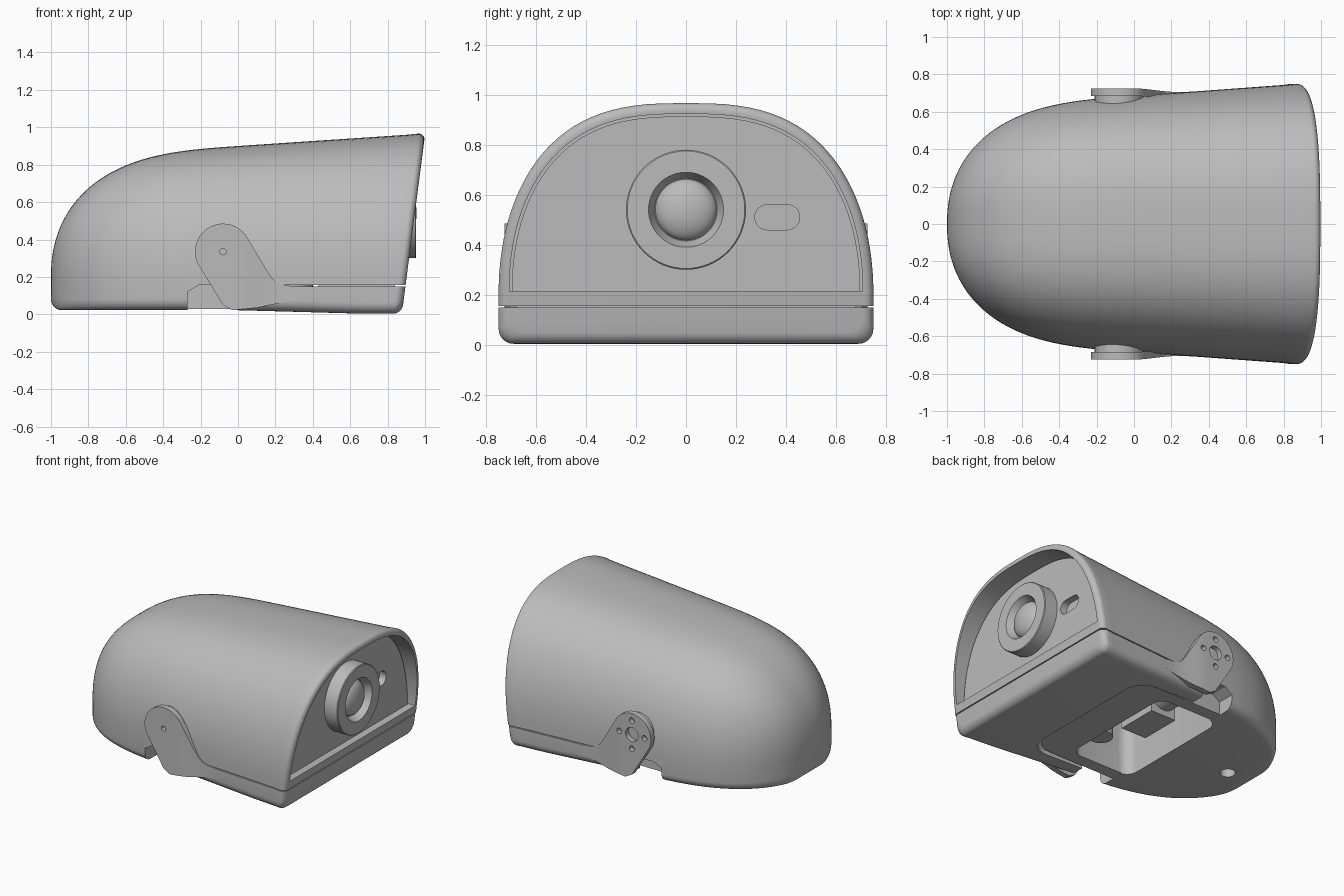
import bpy, bmesh, math
from math import sin, cos, pi

if "Cube" in bpy.data.objects:
    bpy.data.objects.remove(bpy.data.objects["Cube"], do_unlink=True)

grey = bpy.data.materials.new("plain_grey")
grey.use_nodes = True
grey.diffuse_color = (0.5, 0.5, 0.5, 1)
grey.node_tree.nodes["Principled BSDF"].inputs["Base Color"].default_value = (0.5, 0.5, 0.5, 1)


def finish(name, bm):
    bmesh.ops.recalc_face_normals(bm, faces=bm.faces)
    mesh = bpy.data.meshes.new(name)
    bm.to_mesh(mesh)
    bm.free()
    mesh.materials.append(grey)
    ob = bpy.data.objects.new(name, mesh)
    bpy.context.collection.objects.link(ob)
    return ob


def smooth(ob, degrees=28):
    bpy.ops.object.select_all(action='DESELECT')
    ob.select_set(True)
    bpy.context.view_layer.objects.active = ob
    bpy.ops.object.shade_smooth_by_angle(angle=math.radians(degrees))


def combine(ob, others, operation='DIFFERENCE'):
    # Apply booleans, then discard the cutters
    for other in others:
        mod = ob.modifiers.new("cut", 'BOOLEAN')
        mod.operation, mod.object, mod.solver = operation, other, 'EXACT'
    bpy.context.view_layer.update()
    graph = bpy.context.evaluated_depsgraph_get()
    mesh = bpy.data.meshes.new_from_object(ob.evaluated_get(graph))
    ob.modifiers.clear()
    ob.data = mesh
    for other in others:
        bpy.data.objects.remove(other, do_unlink=True)


def skin(name, rings):
    bm = bmesh.new()
    loops = [[bm.verts.new(p) for p in ring] for ring in rings]
    for a, b in zip(loops, loops[1:]):
        for i in range(len(a)):
            j = (i + 1) % len(a)
            bm.faces.new((a[i], a[j], b[j], b[i]))
    bm.faces.new(loops[0])
    bm.faces.new(loops[-1])
    return finish(name, bm)


def place(axis, a, b, d):
    return {'x': (d, a, b), 'y': (a, d, b), 'z': (a, b, d)}[axis]


def prism(name, axis, pts, lo, hi):
    return skin(name, [[place(axis, a, b, d) for a, b in pts] for d in (lo, hi)])


def rounded(a0, a1, b0, b1, r, steps=8):
    corners = [(a1 - r, b1 - r), (a0 + r, b1 - r), (a0 + r, b0 + r), (a1 - r, b0 + r)]
    return [(a + r * cos(pi / 2 * (k + i / steps)), b + r * sin(pi / 2 * (k + i / steps)))
            for k, (a, b) in enumerate(corners) for i in range(steps + 1)]


def circle(a, b, r, n=32):
    return [(a + r * cos(2 * pi * i / n), b + r * sin(2 * pi * i / n)) for i in range(n)]


def box(name, x0, x1, y0, y1, z0, z1):
    return prism(name, 'z', [(x0, y0), (x1, y0), (x1, y1), (x0, y1)], z0, z1)


# Body shape: half width, crown height and underside along the length
def taper(x):
    return (1 - max(0, -x) ** 3.2) ** 0.455


def half_width(x):
    return (0.685 + 0.068 * x) * taper(x)


def crown(x):
    return 0.2 + (0.7 + 0.07 * x) * taper(x)


def underside(x):
    t = min(1, max(0, (-x - 0.94) / 0.06))
    return 0.022 - 0.018 * min(1, max(0, x / 0.7)) + 0.06 * (1 - math.sqrt(1 - t * t))


def section(x, inset=0, base=None, corner=0.06):
    w, top = half_width(x) - inset, crown(x) - inset
    low = underside(x) + inset if base is None else base
    spring = max(0.2, low + corner)
    r = min(corner, w * 0.9)
    half = [(w - r + r * sin(a), low + r - r * cos(a)) for a in [pi / 12 * i for i in range(7)]]
    for i in range(0 if spring > low + r + 0.001 else 1, 29):
        a = pi / 2 * i / 28
        half.append((w * max(0, cos(a)) ** 0.714, spring + (top - spring) * sin(a) ** 0.952))
    half[-1] = (0, top)
    return half + [(-y, z) for y, z in half[-2::-1]]


def body(name, lip):
    rings = []
    for i in range(41):
        x = -1 + (0.01 + 0.99 * i / 40) ** 2
        rings.append([(x, y, z) for y, z in section(x)])
    stops = [(i / 10, 0, 0) for i in range(1, 10)]
    stops += [(1, lip * (1 - sin(a)), lip * (1 - cos(a))) for a in [pi / 12 * i for i in range(7)]]
    for s, back, inset in stops:
        rings.append([(s * (0.876 + 0.129 * z) - back, y, z) for y, z in section(s * 0.95, inset)])
    return skin(name, rings)


# Upper shell with recessed front, open lower front and service opening
shell = body("shell", 0.035)
jaw_gap = prism("jaw_gap", 'y', [(-0.27, -0.1), (1.2, -0.1), (1.2, 0.156), (-0.21, 0.156), (-0.27, 0.12)], -1, 1)
recess = skin("recess", [[(x, y, z) for y, z in section(0.93, 0.042, 0.215, 0.004)] for x in (0.8, 1.2)])
opening = rounded(-0.33, 0.15, -0.45, 0.45, 0.08)
cavity = prism("cavity", 'z', opening, -0.1, 0.6)
rear_hole = prism("rear_hole", 'z', circle(-0.79, 0, 0.05), -0.1, 0.12)
combine(shell, [jaw_gap, recess, cavity, rear_hole])
smooth(shell)

# Front panel with a fine gap around it and a sensor slot
panel = skin("front_panel", [[(x, y, z) for y, z in section(0.93, 0.052, 0.214, 0.004)] for x in (0.79, 0.85)])
combine(panel, [prism("slot", 'x', rounded(0.275, 0.455, 0.46, 0.56, 0.0499), 0.7, 0.95)])
smooth(panel)

# Lower front tray, notched at the back, and the core behind its seam
tray = body("lower_tray", 0.045)
combine(tray, [box("tray_limits", -0.03, 1.2, -1, 1, -0.1, 0.149)], 'INTERSECT')
combine(tray, [prism("tray_notch", 'z', rounded(-0.5, 0.42, -0.56, 0.56, 0.14), -0.1, 0.3)])
smooth(tray)
box("seam_core", 0.43, 0.84, -0.68, 0.68, 0.13, 0.18)

# Underside plate with rounded opening, level with the rear shell
floor = prism("floor_plate", 'z', rounded(-0.42, 0.4, -0.54, 0.54, 0.13), 0.028, 0.17)
combine(floor, [prism("floor_opening", 'z', opening, -0.1, 0.3)])
smooth(floor)

# Parts visible through the opening
box("inner_housing", -0.18, 0.02, -0.1, 0.2, 0.1, 0.6)
drum = prism("inner_drum", 'y', circle(-0.08, 0.25, 0.11), 0.2, 0.3)
post = prism("inner_post", 'z', circle(0.03, -0.3, 0.08), 0.12, 0.6)
for part in (drum, post):
    smooth(part)

# Hinge arms: round head, bent into the tray side
hx, hz = -0.08, 0.335
outline = [(hx + 0.15 * cos(a), hz + 0.15 * sin(a))
           for a in [math.radians(205 - 175 * i / 24) for i in range(25)]]
outline += [(0.16, 0.225), (0.185, 0.19), (0.215, 0.167), (0.25, 0.155), (0.32, 0.149),
            (0.32, 0.08), (0.1, 0.035), (-0.03, 0.022), (-0.08, 0.05)]


def arm_y(x):
    t = min(1, max(0, x / 0.3))
    return 0.725 + (half_width(x) + 0.002 - 0.725) * t * t * (3 - 2 * t)


for side, label in ((1, "left"), (-1, "right")):
    arm = prism(label + "_hinge_arm", 'y', outline, -0.04, 0)
    bm = bmesh.new()
    bm.from_mesh(arm.data)
    for i in range(10):
        bmesh.ops.bisect_plane(bm, geom=bm.verts[:] + bm.edges[:] + bm.faces[:],
                               plane_co=(0.033 * i, 0, 0), plane_no=(1, 0, 0))
    for v in bm.verts:
        v.co.y = side * (v.co.y + arm_y(v.co.x))
    bmesh.ops.recalc_face_normals(bm, faces=bm.faces)
    bm.to_mesh(arm.data)
    bm.free()
    if side > 0:
        holes = [(hx, hz, 0.05)]
        holes += [(hx + 0.1 * cos(a), hz + 0.1 * sin(a), 0.02) for a in [pi / 2 * k for k in range(4)]]
    else:
        holes = [(hx, hz, 0.017)]
    combine(arm, [prism("pin_hole", 'y', circle(*h, 20), *sorted((side * 0.6, side * 0.8))) for h in holes])
    smooth(arm)
    boss = prism(label + "_hinge_boss", 'y', circle(hx, hz, 0.13, 48), *sorted((side * 0.55, side * 0.69)))
    smooth(boss)

# Camera ring and domed lens
profile = [(0.84, 0.24), (0.948, 0.24), (0.953, 0.235), (0.953, 0.15), (0.9, 0.125)]
ring = skin("camera_ring", [[place('x', a, b, x) for a, b in circle(0, 0.54, r, 64)] for x, r in profile])
smooth(ring)
dome = [(0.895 + 0.06 * sin(a), 0.123 * cos(a)) for a in [pi / 2 * i / 12.2 for i in range(13)]]
lens = skin("lens", [[place('x', a, b, x) for a, b in circle(0, 0.54, r, 48)] for x, r in dome])
smooth(lens)
